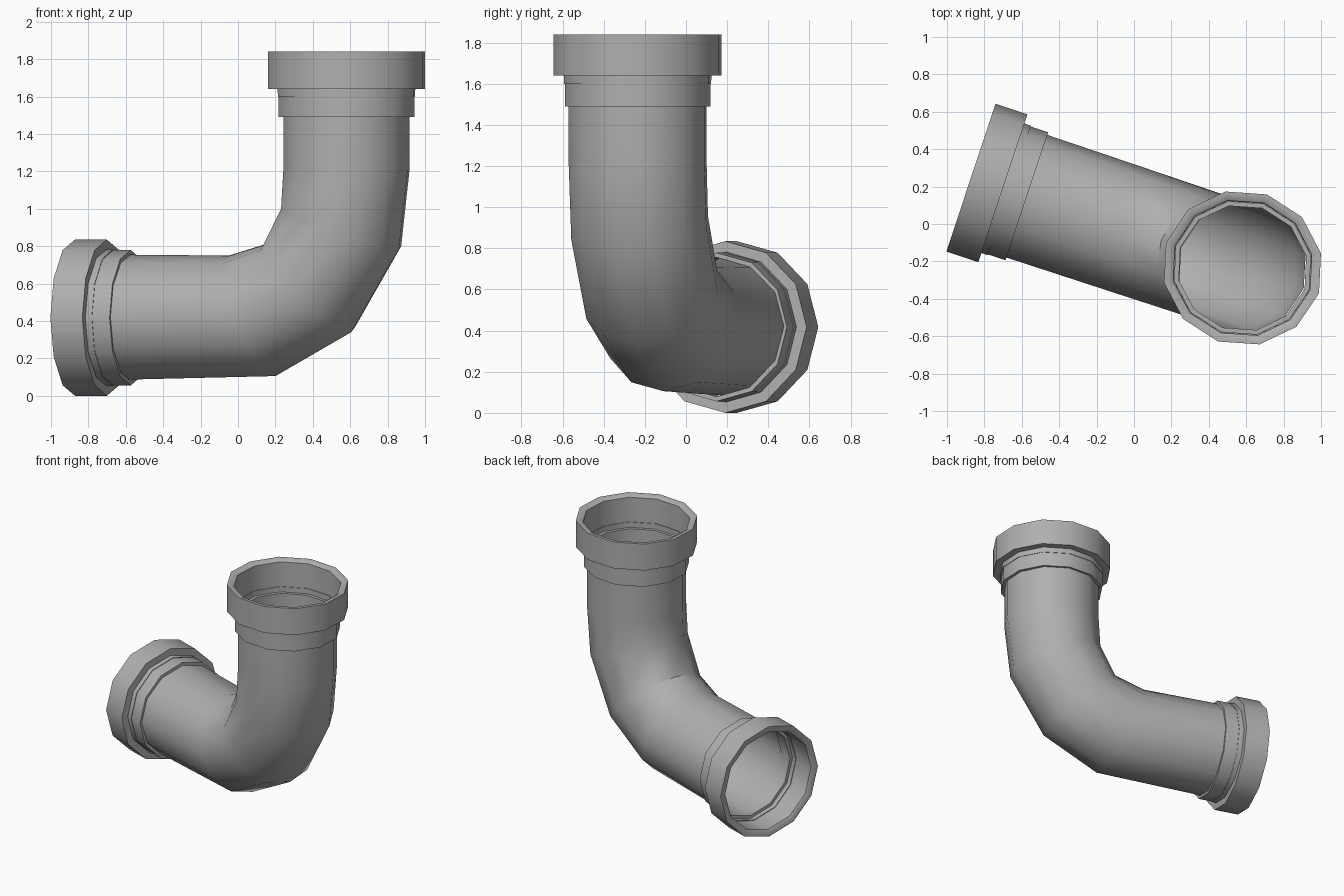
import bpy, bmesh, math
from mathutils import Vector

cube = bpy.data.objects.get("Cube")
if cube:
    bpy.data.objects.remove(cube)

SIDES = 12
TURN = math.radians(18.4)
ALONG = Vector((-math.cos(TURN), math.sin(TURN), 0))   # direction of the lower arm
SIDE = Vector((math.sin(TURN), math.cos(TURN), 0))
UP = Vector((0, 0, 1))
BASE = Vector((0.58, -0.235, 0))                       # foot of the upright axis

grey = bpy.data.materials.new("pipe_grey")
grey.use_nodes = True
colour = (0.43, 0.43, 0.43, 1)
grey.diffuse_color = colour
grey.node_tree.nodes["Principled BSDF"].inputs["Base Color"].default_value = colour


def sweep(name, rings, closed=False):
    """Skin a row of rings: (distance along, height, tilt, radius, side radius)."""
    bm = bmesh.new()
    loops = []
    for s, z, tilt, a, b in rings:
        t = math.radians(tilt)
        across = ALONG * math.cos(t) + UP * math.sin(t)
        centre = BASE + ALONG * s + UP * z
        loops.append([bm.verts.new(centre + across * a * math.cos(q) + SIDE * b * math.sin(q))
                      for q in (math.tau * i / SIDES for i in range(SIDES))])
    pairs = list(zip(loops, loops[1:]))
    if closed:
        pairs.append((loops[-1], loops[0]))
    for low, high in pairs:
        for i in range(SIDES):
            j = (i + 1) % SIDES
            bm.faces.new((low[i], low[j], high[j], high[i]))
    bmesh.ops.recalc_face_normals(bm, faces=bm.faces)
    mesh = bpy.data.meshes.new(name)
    bm.to_mesh(mesh)
    bm.free()
    mesh.materials.append(grey)
    ob = bpy.data.objects.new(name, mesh)
    bpy.context.collection.objects.link(ob)
    bpy.ops.object.select_all(action="DESELECT")
    ob.select_set(True)
    bpy.context.view_layer.objects.active = ob
    bpy.ops.object.shade_smooth_by_angle(angle=math.radians(40))
    return ob


# Bent pipe, open at both ends
sweep("bent_pipe", [
    (0, 1.6, 0, 0.345, 0.342),
    (0, 1.21, 0, 0.345, 0.342),
    (0.03, 0.9, 19.5, 0.345, 0.342),
    (0.216, 0.575, 44, 0.338, 0.34),
    (0.532, 0.4275, 67.7, 0.348, 0.342),
    (1.3, 0.42, 90, 0.335, 0.346),
])

# Socket section: depth back from the mouth, and radius
SOCKET = [(0.35, 0.345), (0.35, 0.368), (0.2, 0.368), (0.2, 0.425), (0, 0.425),
          (0, 0.4), (0.015, 0.375), (0.24, 0.372), (0.24, 0.345)]


def socket(name, place, a_scale, b_scale):
    sweep(name, [place(d) + (r * a_scale, r * b_scale) for d, r in SOCKET], closed=True)


# Sockets on the upright mouth and the lower mouth
socket("upper_socket", lambda d: (0, 1.84 - d, 0), 1.014, 0.975)
socket("lower_socket", lambda d: (1.53 - d * 0.9, 0.4175, 90), 0.982, 0.98)
